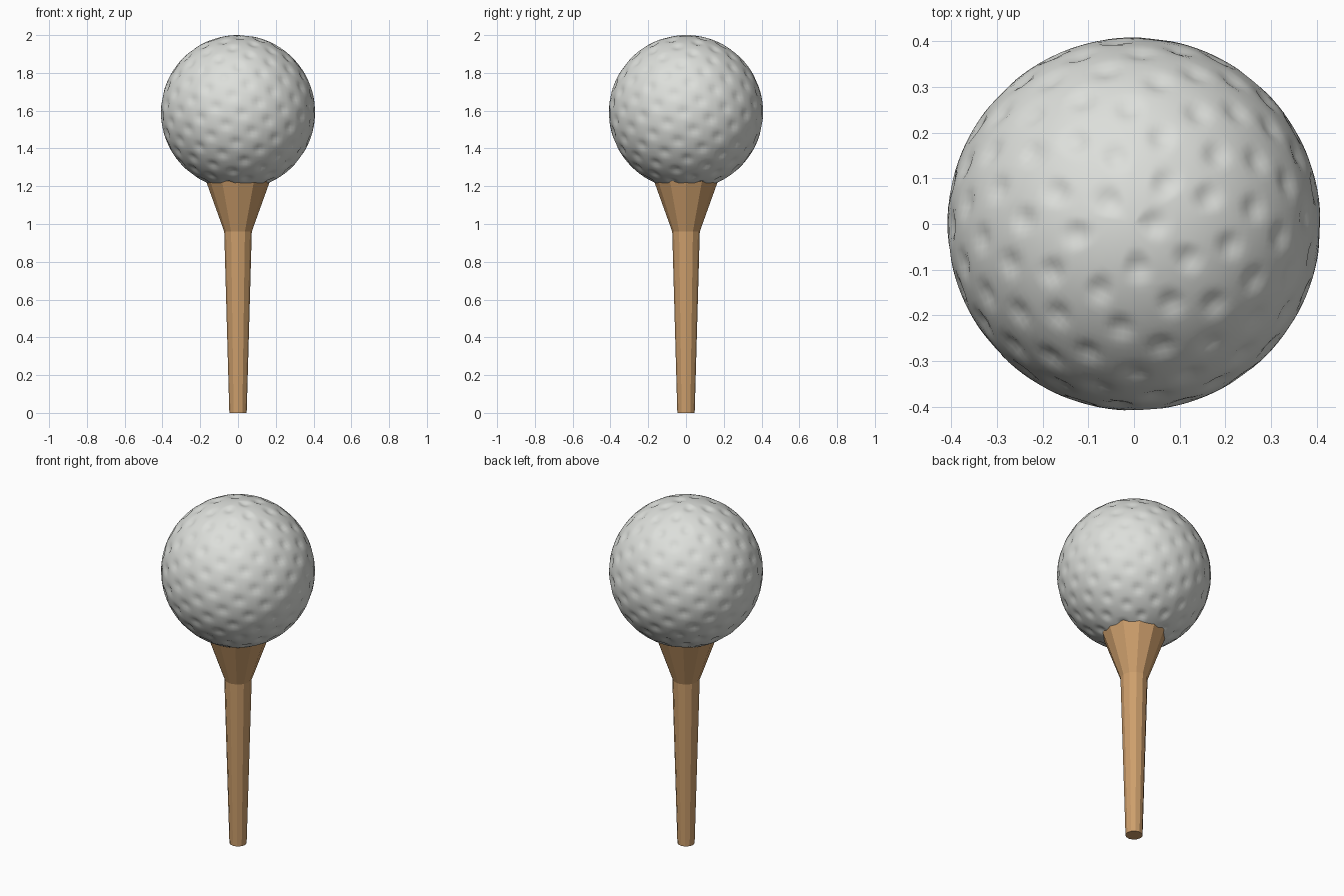
import bpy, bmesh, math
from mathutils import Vector, kdtree

if "Cube" in bpy.data.objects:
    bpy.data.objects.remove(bpy.data.objects["Cube"])


def material(name, rgb):
    m = bpy.data.materials.new(name)
    m.diffuse_color = (*rgb, 1)
    m.use_nodes = True
    m.node_tree.nodes["Principled BSDF"].inputs["Base Color"].default_value = m.diffuse_color
    return m


white = material("ball_white", (0.72, 0.735, 0.705))
wood = material("tee_wood", (0.61, 0.345, 0.15))


def add_object(name, bm, mat):
    mesh = bpy.data.meshes.new(name)
    bm.to_mesh(mesh)
    bm.free()
    mesh.materials.append(mat)
    obj = bpy.data.objects.new(name, mesh)
    bpy.context.collection.objects.link(obj)
    return obj


def tapered_post(name, z0, z1, r0, r1):
    """Flat-faced twelve-sided cone section between two heights."""
    bm = bmesh.new()
    bmesh.ops.create_cone(bm, cap_ends=True, segments=12,
                          radius1=r0, radius2=r1, depth=z1 - z0)
    bmesh.ops.translate(bm, verts=bm.verts, vec=(0, 0, (z0 + z1) / 2))
    return add_object(name, bm, wood)


# Tee: slim shaft and flared cup
tapered_post("tee_shaft", 0, 0.96, 0.046, 0.073)
tapered_post("tee_cup", 0.96, 1.235, 0.073, 0.172)

# Dimple centres on a golden-angle spiral
R, CENTRE_Z, COUNT = 0.408, 1.592, 180
DIMPLE_R, DEPTH = 0.040, 0.010
GOLDEN = math.pi * (3 - math.sqrt(5))
tree = kdtree.KDTree(COUNT)
for i in range(COUNT):
    z = 1 - (2 * i + 1) / COUNT
    r = math.sqrt(1 - z * z)
    tree.insert(Vector((r * math.cos(i * GOLDEN), r * math.sin(i * GOLDEN), z)) * R, i)
tree.balance()

# Ball: sphere pushed in smoothly at each dimple
bm = bmesh.new()
bmesh.ops.create_uvsphere(bm, u_segments=128, v_segments=80, radius=R)
for v in bm.verts:
    dist = tree.find(v.co)[2]
    if dist < DIMPLE_R:
        v.co *= 1 - DEPTH / R * (1 - (dist / DIMPLE_R) ** 2) ** 2
for f in bm.faces:
    f.smooth = True
bmesh.ops.translate(bm, verts=bm.verts, vec=(0, 0, CENTRE_Z))
add_object("ball", bm, white)
